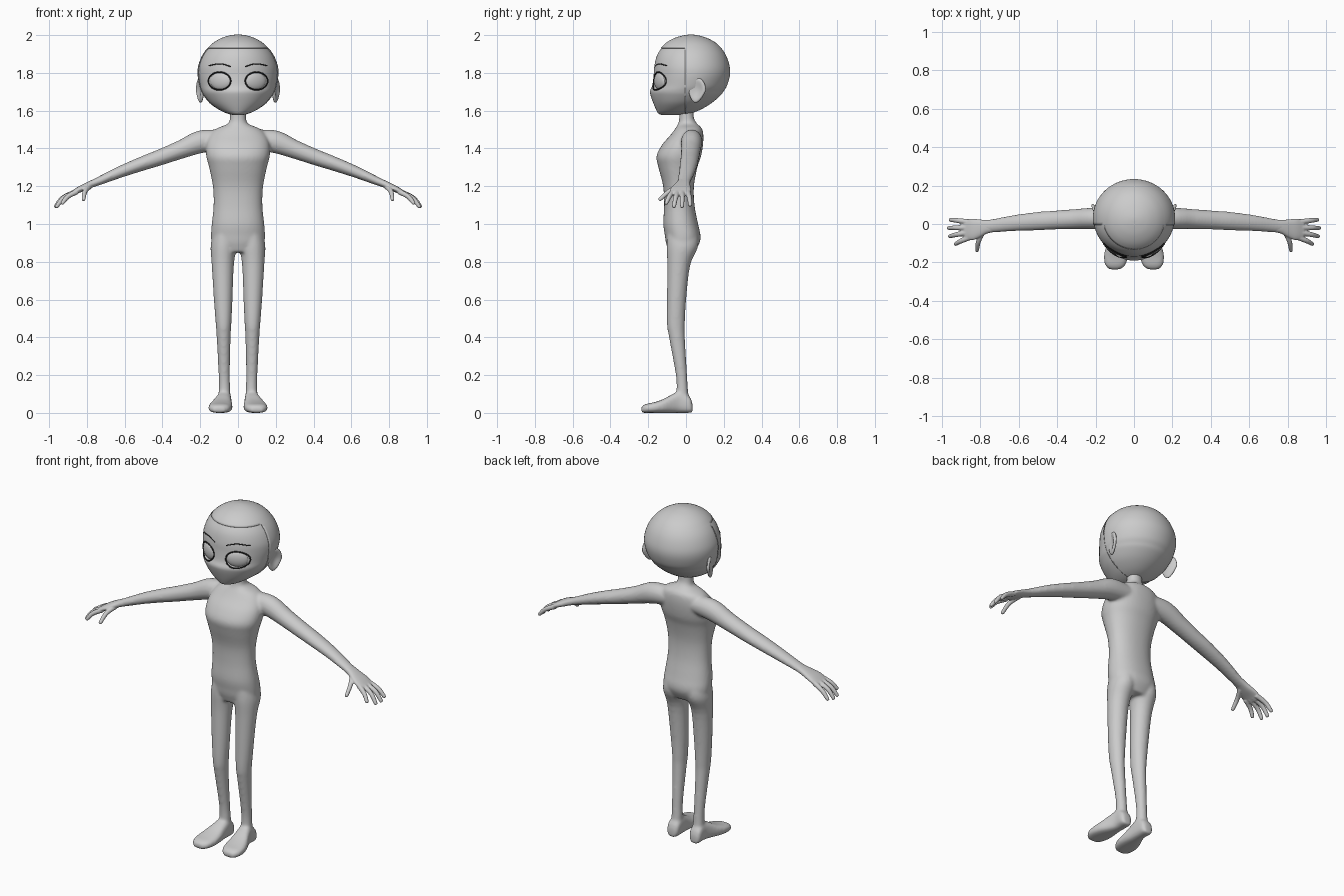
import bpy, bmesh
from math import sin, cos, pi, radians
from mathutils import Vector, Matrix
from mathutils.bvhtree import BVHTree

if "Cube" in bpy.data.objects:
    bpy.data.objects.remove(bpy.data.objects["Cube"])


def link(name, data):
    ob = bpy.data.objects.new(name, data)
    bpy.context.collection.objects.link(ob)
    return ob


def to_object(name, bm):
    bmesh.ops.recalc_face_normals(bm, faces=bm.faces[:])
    me = bpy.data.meshes.new(name)
    bm.to_mesh(me)
    bm.free()
    me.shade_smooth()
    return link(name, me)


def spline(rows, n=4):
    """Catmull-Rom resampling of a list of number tuples."""
    out = []
    for i in range(len(rows) - 1):
        a, b, c, d = (rows[max(i - 1, 0)], rows[i], rows[i + 1],
                      rows[min(i + 2, len(rows) - 1)])
        for k in range(n):
            t = k / n
            out.append([q + 0.5 * t * (r - p + t * (2 * p - 5 * q + 4 * r - s + t * (3 * (q - r) + s - p)))
                        for p, q, r, s in zip(a, b, c, d)])
    return out + [list(rows[-1])]


def loft(bm, rings, seg=32, power=2.0):
    """Skin rings of (centre, u vector, v vector) into a closed tube."""
    loops = []
    for c, u, v in rings:
        loop = []
        for i in range(seg):
            a = 2 * pi * i / seg
            p, q = cos(a), sin(a)
            k = (abs(p) ** power + abs(q) ** power) ** (-1 / power)
            loop.append(bm.verts.new(Vector(c) + Vector(u) * p * k + Vector(v) * q * k))
        loops.append(loop)
    for A, B in zip(loops, loops[1:]):
        for i in range(seg):
            j = (i + 1) % seg
            bm.faces.new((A[i], A[j], B[j], B[i]))
    bm.faces.new(loops[0])
    bm.faces.new(loops[-1])


def upright(rows):
    """Rows of z, x min, x max, y front, y back."""
    return [(((a + b) / 2, (f + k) / 2, z), ((b - a) / 2, 0, 0), (0, (k - f) / 2, 0))
            for z, a, b, f, k in spline(rows)]


def limb(rows, s, n=4):
    """Rows of x, y, z, thickness radius, y radius along a path."""
    pts = spline(rows, n)
    rings = []
    for i, (x, y, z, rt, ry) in enumerate(pts):
        t = Vector(pts[min(i + 1, len(pts) - 1)][:3]) - Vector(pts[max(i - 1, 0)][:3])
        u = t.cross(Vector((0, 1, 0))).normalized()
        v = u.cross(t).normalized()
        m = Vector((s, 1, 1))
        rings.append((Vector((x, y, z)) * m, u * rt * m, v * ry * m))
    return rings


def blend(ob, voxel, its):
    r = ob.modifiers.new("Fuse", 'REMESH')
    r.mode, r.voxel_size, r.use_smooth_shade = 'VOXEL', voxel, True
    sm = ob.modifiers.new("Soften", 'SMOOTH')
    sm.factor, sm.iterations = 0.5, its


# Body: torso with neck, legs, feet and arms fused together
torso = [(.85, .11, -.09, .045), (.9, .138, -.106, .072), (.94, .143, -.112, .077), (1.0, .139, -.12, .064),
         (1.1, .129, -.116, .045), (1.2, .133, -.121, .042), (1.3, .153, -.146, .06), (1.36, .168, -.156, .08),
         (1.42, .168, -.126, .09), (1.47, .15, -.083, .092), (1.505, .115, -.057, .085),
         (1.53, .055, -.042, .06), (1.56, .043, -.036, .042), (1.62, .043, -.036, .04)]
leg = [(.95, .01, .132, -.1, .062), (.88, .008, .145, -.103, .064), (.78, .022, .139, -.099, .022),
       (.6, .029, .128, -.101, .001), (.47, .035, .118, -.101, -.006), (.4, .039, .113, -.09, -.006),
       (.2, .043, .103, -.054, .006), (.11, .04, .103, -.05, .012), (.03, .042, .108, -.05, .025)]
foot = [(.035, .075, .02, .045), (.02, .074, .036, .085), (-.03, .073, .038, .115), (-.07, .079, .045, .1),
        (-.12, .088, .058, .073), (-.17, .094, .063, .056), (-.215, .098, .052, .046), (-.237, .1, .028, .032)]
arm = [(.07, .03, 1.445, .05, .05), (.19, .03, 1.437, .06, .056), (.3, .026, 1.395, .049, .052),
       (.42, .02, 1.35, .042, .049), (.5, .015, 1.322, .038, .048), (.62, .005, 1.277, .031, .042),
       (.74, -.01, 1.226, .022, .035), (.79, -.014, 1.206, .018, .034)]
bm = bmesh.new()
loft(bm, upright([(z, -w, w, f, b) for z, w, f, b in torso]), 40, 2.2)
for s in (1, -1):
    loft(bm, upright([(z, s * a, s * b, f, k) for z, a, b, f, k in leg]))
    loft(bm, [((s * x, y, h / 2), (w, 0, 0), (0, 0, h / 2)) for y, x, w, h in spline(foot)], 32, 2.8)
    loft(bm, limb(arm, s))
blend(to_object("body", bm), .008, 8)

# Hands: palm, four fingers and a thumb
palm = [(.72, -.008, 1.234, .02, .032), (.77, -.014, 1.214, .019, .036), (.81, -.022, 1.196, .018, .048),
        (.845, -.028, 1.18, .016, .056), (.88, -.031, 1.16, .013, .052)]
fingers = [[(.86, .01, 1.168), (.92, .018, 1.138), (.957, .022, 1.1)],
           [(.86, -.018, 1.17), (.928, -.02, 1.138), (.966, -.021, 1.092)],
           [(.86, -.044, 1.17), (.923, -.055, 1.138), (.96, -.064, 1.092)],
           [(.85, -.068, 1.172), (.9, -.088, 1.146), (.93, -.105, 1.11)],
           [(.785, -.035, 1.2), (.81, -.09, 1.172), (.818, -.138, 1.13)]]
for s, side in ((1, "left"), (-1, "right")):
    bm = bmesh.new()
    loft(bm, limb(palm, s), 32, 2.4)
    for f in fingers:
        path = [(*p, r, r) for p, r in zip(f, (.0145, .013, .01))]
        end = Vector(f[2]) + (Vector(f[2]) - Vector(f[1])).normalized() * .007
        loft(bm, limb(path + [(*end, .004, .004)], s, 5), 16)
    blend(to_object(side + "_hand", bm), .004, 4)

# Head
skull = [(1.576, .02, -.125, -.05), (1.585, .058, -.146, .01), (1.605, .1, -.158, .07), (1.64, .147, -.173, .13),
         (1.68, .179, -.187, .178), (1.705, .192, -.19, .197), (1.735, .202, -.178, .215), (1.79, .211, -.171, .23),
         (1.84, .207, -.167, .227), (1.9, .182, -.15, .205), (1.95, .138, -.112, .165), (1.98, .09, -.064, .115),
         (1.995, .045, -.016, .067), (2.0, .01, .018, .036)]


def head_mesh():
    b = bmesh.new()
    loft(b, upright([(z, -w, w, f, k) for z, w, f, k in skull]), 64)
    bmesh.ops.recalc_face_normals(b, faces=b.faces[:])
    return b


bm = head_mesh()
surface = BVHTree.FromBMesh(bm)
head = to_object("head", bm)


def on_face(x, z):
    return surface.ray_cast(Vector((x, -1, z)), Vector((0, 1, 0)))[0]


def ellipsoid(name, mat, size, dent=False):
    b = bmesh.new()
    bmesh.ops.create_uvsphere(b, u_segments=40, v_segments=24, radius=1)
    for v in b.verts:
        if dent and v.co.x > 0:
            v.co.x *= .1 + 1.7 * (v.co.y ** 2 + v.co.z ** 2)
        if dent and v.co.z < 0:  # narrow lobe
            v.co.y = v.co.y * (1 + .3 * v.co.z) + .2 * v.co.z
    bmesh.ops.transform(b, matrix=mat @ Matrix.Diagonal((*size, 1)), verts=b.verts[:])
    return to_object(name, b)


# Scalp: thin raised layer behind the hairline
bm = head_mesh()
for co, no in (((0, 0, 1.93), (0, 0, 1)), ((0, -.005, 0), (0, 1, 0))):
    bmesh.ops.bisect_plane(bm, geom=bm.verts[:] + bm.edges[:] + bm.faces[:], plane_co=co, plane_no=no)
front = [f for f in bm.faces if f.calc_center_median().y < -.005 and f.calc_center_median().z < 1.93]
bmesh.ops.delete(bm, geom=front, context='FACES')
scalp = to_object("scalp", bm)
sol = scalp.modifiers.new("Thickness", 'SOLIDIFY')
sol.thickness, sol.offset = .003, 1

dark = bpy.data.materials.new("dark_line")
dark.diffuse_color = (.02, .02, .02, 1)
dark.use_nodes = True
dark.node_tree.nodes["Principled BSDF"].inputs["Base Color"].default_value = dark.diffuse_color


def tube(name, pts, r, closed=False):
    cu = bpy.data.curves.new(name, 'CURVE')
    cu.dimensions, cu.bevel_depth, cu.bevel_resolution, cu.use_fill_caps = '3D', r, 2, True
    sp = cu.splines.new('POLY')
    sp.points.add(len(pts) - 1)
    for p, co in zip(sp.points, pts):
        p.co = (*co, 1)
    sp.use_cyclic_u = closed
    cu.materials.append(dark)
    return link(name, cu)


for s, side in ((1, "left"), (-1, "right")):
    # Eye socket cut, eyeball, lash rim and brow
    spot = on_face(s * .098, 1.757)
    turn = Matrix.Rotation(s * radians(25), 4, 'Z')
    cutter = ellipsoid("eye_cutter", Matrix.Translation(spot) @ turn, (.064, .03, .047))
    cut = head.modifiers.new("Socket", 'BOOLEAN')
    cut.operation, cut.object = 'DIFFERENCE', cutter
    cutter.hide_render = True
    back = turn @ Vector((0, .016, 0))
    ellipsoid(side + "_eyeball", Matrix.Translation(spot + back) @ turn, (.062, .022, .048))
    rim = [on_face(s * .098 + .059 * cos(a * pi / 20), 1.757 + .047 * sin(a * pi / 20)) for a in range(40)]
    tube(side + "_eyelid_rim", rim, .004, True)
    brow = spline([(.037, 1.833), (.095, 1.848), (.155, 1.838)], 8)
    tube(side + "_eyebrow", [on_face(s * x, z) for x, z in brow], .003)
    # Ear: dished ellipsoid flaring outward to the back
    ear = ellipsoid(side + "_ear", Matrix.Translation((.2, .06, 1.708)) @ Matrix.Rotation(radians(-20), 4, 'Z'),
                    (.013, .048, .066), True)
    if s < 0:
        ear.data.transform(Matrix.Diagonal((-1, 1, 1, 1)))
        ear.data.flip_normals()

# Bake the eye sockets so the rim stays crisp
bpy.context.view_layer.update()
baked = bpy.data.meshes.new_from_object(head.evaluated_get(bpy.context.evaluated_depsgraph_get()))
head.modifiers.clear()
head.data = baked
baked.shade_smooth()
baked.set_sharp_from_angle(angle=radians(40))
for ob in [o for o in bpy.data.objects if o.name.startswith("eye_cutter")]:
    bpy.data.objects.remove(ob)
